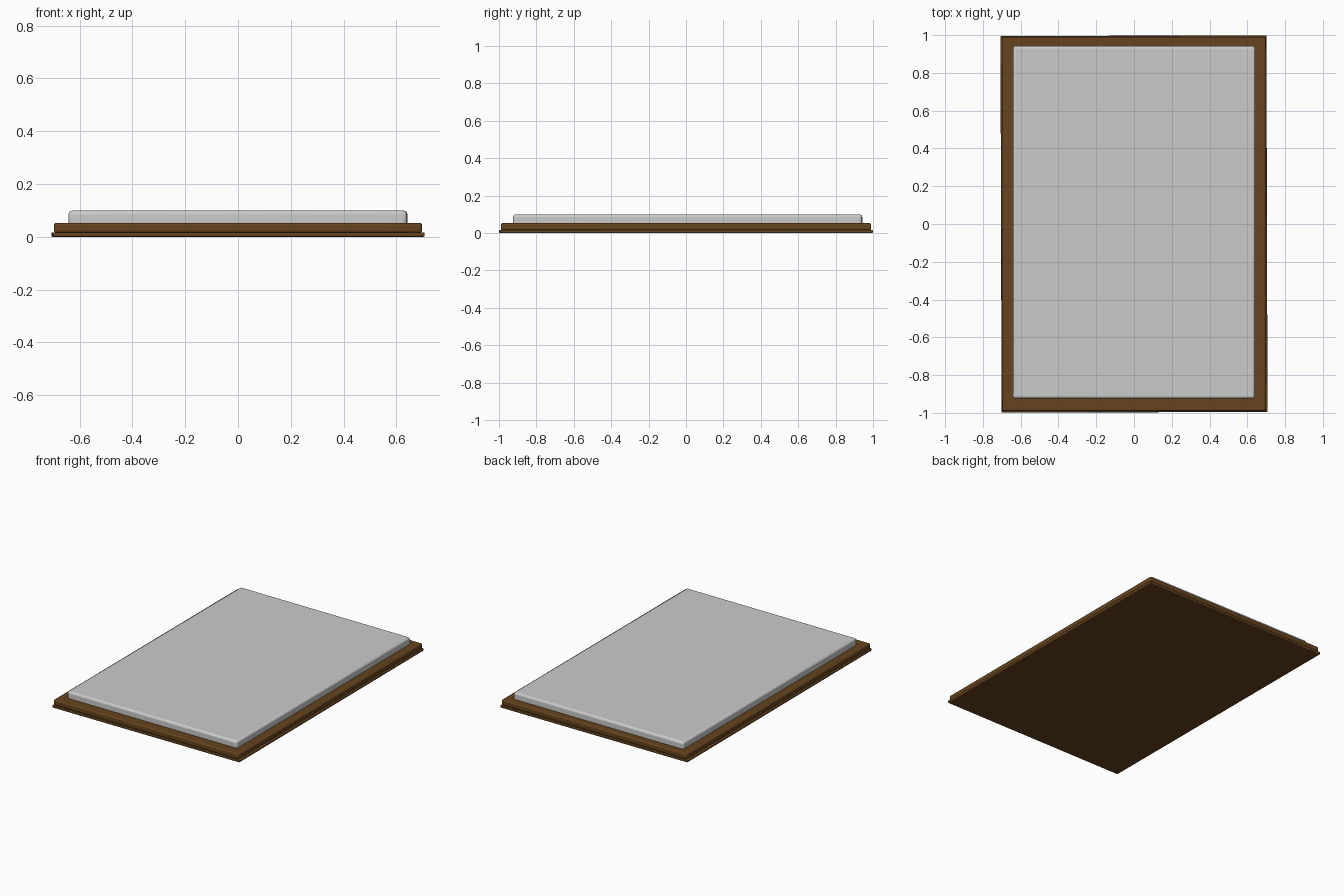
import bpy
import math

if "Cube" in bpy.data.objects:
    bpy.data.objects.remove(bpy.data.objects["Cube"])

brown = bpy.data.materials.new("dark_wood")
brown.diffuse_color = (0.13, 0.057, 0.013, 1)
brown.use_nodes = True
brown.node_tree.nodes["Principled BSDF"].inputs["Base Color"].default_value = brown.diffuse_color


def slab(name, size, z0, z1, bevel, y=0.0, turn=0.0, mat=None):
    """Rounded rectangular slab between heights z0 and z1."""
    bpy.ops.mesh.primitive_cube_add(size=1, location=(0, y, (z0 + z1) / 2))
    ob = bpy.context.object
    ob.name = name
    ob.scale = (size[0], size[1], z1 - z0)
    bpy.ops.object.transform_apply(location=False, rotation=False, scale=True)
    ob.rotation_euler.z = turn
    mod = ob.modifiers.new("rounded_edges", 'BEVEL')
    mod.width = bevel
    mod.segments = 4
    bpy.ops.object.shade_smooth_by_angle(angle=math.radians(35))
    if mat:
        ob.data.materials.append(mat)
    return ob


# Thin bottom flange, slightly larger than the tray
slab("base_flange", (1.408, 1.994), 0.0, 0.017, 0.005, turn=0.003, mat=brown)
# Main wooden board
slab("wooden_board", (1.394, 1.98), 0.015, 0.053, 0.009, mat=brown)
# Raised grey panel on top
slab("top_panel", (1.282, 1.866), 0.04, 0.099, 0.014, y=0.009, turn=-0.001)
